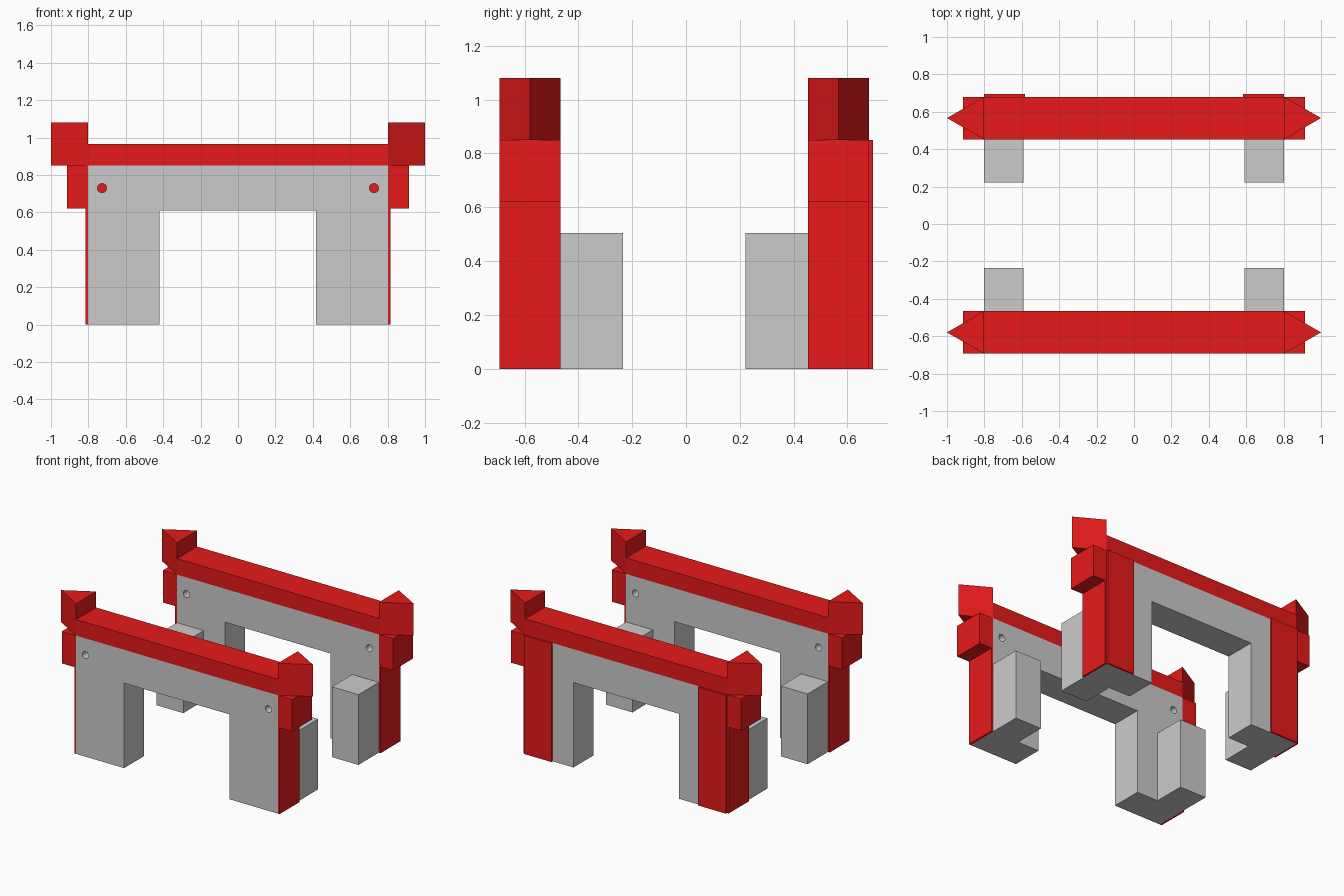
import bpy, bmesh

if "Cube" in bpy.data.objects:
    bpy.data.objects.remove(bpy.data.objects["Cube"])

red = bpy.data.materials.new("red")
red.diffuse_color = (0.8, 0.01, 0.01, 1)
red.use_nodes = True
red.node_tree.nodes["Principled BSDF"].inputs["Base Color"].default_value = red.diffuse_color


def extrude(name, pts, axis, lo, hi, mat=None):
    """Extrude a flat outline along y ('Y': x,z points) or z ('Z': x,y points)."""
    bm = bmesh.new()
    place = (lambda a, b: (a, lo, b)) if axis == 'Y' else (lambda a, b: (a, b, lo))
    face = bm.faces.new([bm.verts.new(place(a, b)) for a, b in pts])
    geo = bmesh.ops.extrude_face_region(bm, geom=[face])["geom"]
    moved = [v for v in geo if isinstance(v, bmesh.types.BMVert)]
    d = hi - lo
    bmesh.ops.translate(bm, verts=moved, vec=(0, d, 0) if axis == 'Y' else (0, 0, d))
    bmesh.ops.recalc_face_normals(bm, faces=bm.faces)
    me = bpy.data.meshes.new(name)
    bm.to_mesh(me)
    bm.free()
    ob = bpy.data.objects.new(name, me)
    bpy.context.collection.objects.link(ob)
    if mat:
        me.materials.append(mat)
    return ob


def box(name, x0, x1, y0, y1, z0, z1, mat=None):
    return extrude(name, [(x0, y0), (x1, y0), (x1, y1), (x0, y1)], 'Z', z0, z1, mat)


def drill(ob, x, z, y):
    """Cut a round hole right through a frame."""
    bpy.ops.mesh.primitive_cylinder_add(vertices=24, radius=0.025, depth=0.5,
                                        location=(x, y, z), rotation=(1.570796, 0, 0))
    cutter = bpy.context.object
    cutter.name = "hole_cutter"
    cutter.hide_render = True
    mod = ob.modifiers.new("hole", 'BOOLEAN')
    mod.operation = 'DIFFERENCE'
    mod.solver = 'EXACT'
    mod.object = cutter
    bpy.context.view_layer.objects.active = ob
    bpy.ops.object.modifier_apply(modifier=mod.name)
    bpy.data.objects.remove(cutter)


# each portal: y range of the frame, y range of its inner foot blocks
for label, y0, y1, f0, f1 in (("front", -0.693, -0.466, -0.466, -0.235),
                              ("back", 0.453, 0.680, 0.222, 0.453)):
    ym = (y0 + y1) / 2

    # grey portal frame with two pin holes
    frame = extrude(label + "_frame",
                    [(-0.802, 0), (-0.42, 0), (-0.42, 0.61), (0.418, 0.61),
                     (0.418, 0), (0.802, 0), (0.802, 0.85), (-0.802, 0.85)], 'Y', y0, y1)
    for s in (-1, 1):
        drill(frame, s * 0.727, 0.73, ym)

    # red top beam
    box(label + "_beam", -0.802, 0.802, y0, y1, 0.85, 0.965, red)

    for s, side in ((-1, "left"), (1, "right")):
        tag = f"{label}_{side}_"
        # grey inner foot, thin side cladding, bracket and pointed finial
        box(tag + "foot", s * 0.59, s * 0.802, f0, f1, 0, 0.505)
        box(tag + "side_panel", s * 0.802, s * 0.816, y0, y1, 0, 0.85, red)
        box(tag + "bracket", s * 0.816, s * 0.915, y0, y1, 0.62, 0.85, red)
        extrude(tag + "finial", [(s * 0.802, y0), (s * 1.0, ym), (s * 0.802, y1)],
                'Z', 0.85, 1.08, red)
        # cladding on the rear of the back legs
        if label == "back":
            box(tag + "rear_panel", s * 0.583, s * 0.802, y1, 0.694, 0, 0.85, red)
